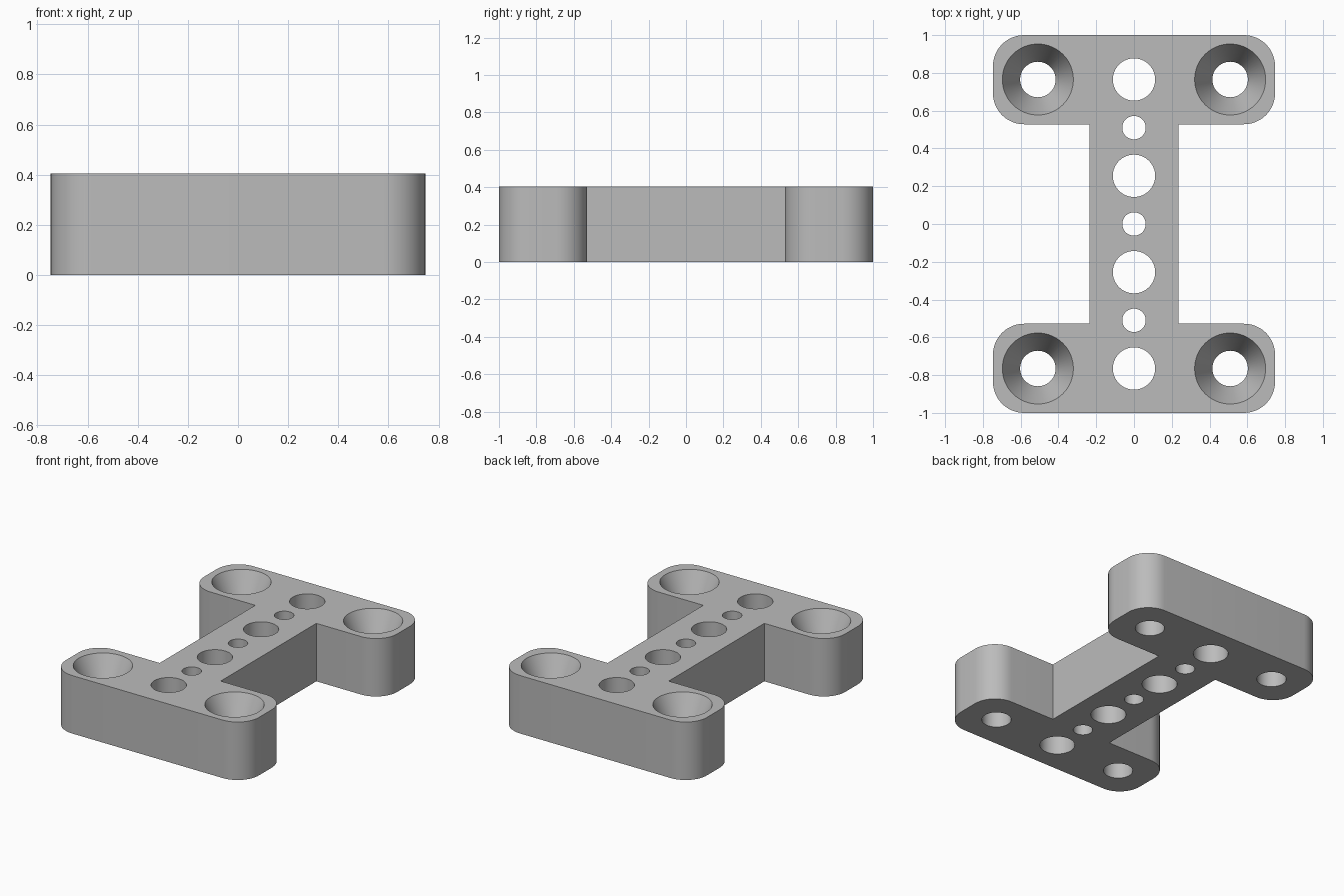
import bpy, bmesh, math

cube = bpy.data.objects.get("Cube")
if cube:
    bpy.data.objects.remove(cube, do_unlink=True)

HEIGHT = 0.405
HALF_X, HALF_Y = 0.747, 1.0      # outer half sizes
WEB_X, ARM_Y = 0.236, 0.528      # half width of the web, inner edge of the arms
CORNER = 0.165
PITCH = 0.255                    # spacing of the centre holes
SCREW_X, SCREW_Y = 0.509, 0.765
SINK_DEPTH = 0.2

grey = bpy.data.materials.new("plain grey")
grey.use_nodes = True
colour = (0.5, 0.5, 0.5, 1)
grey.diffuse_color = colour
grey.node_tree.nodes["Principled BSDF"].inputs["Base Color"].default_value = colour


def new_object(name, bm):
    bmesh.ops.recalc_face_normals(bm, faces=bm.faces)
    mesh = bpy.data.meshes.new(name)
    bm.to_mesh(mesh)
    bm.free()
    mesh.materials.append(grey)
    obj = bpy.data.objects.new(name, mesh)
    bpy.context.collection.objects.link(obj)
    return obj


def arc(cx, cy, start, steps=12):
    """Quarter circle of the corner radius, counterclockwise."""
    return [(cx + CORNER * math.cos(start + math.pi / 2 * i / steps),
             cy + CORNER * math.sin(start + math.pi / 2 * i / steps))
            for i in range(steps + 1)]


def add_turned(bm, x, y, profile, sides=64):
    """Closed solid of revolution from (radius, z) pairs, bottom to top."""
    rings = [[bm.verts.new((x + r * math.cos(math.tau * i / sides),
                            y + r * math.sin(math.tau * i / sides), z))
              for i in range(sides)] for r, z in profile]
    for low, high in zip(rings, rings[1:]):
        for i in range(sides):
            j = (i + 1) % sides
            bm.faces.new((low[i], low[j], high[j], high[i]))
    bm.faces.new(rings[0][::-1])
    bm.faces.new(rings[-1])


# H-shaped plate: half outline, turned half a revolution for the other half
half = [(WEB_X, ARM_Y)]
half += arc(HALF_X - CORNER, ARM_Y + CORNER, -math.pi / 2)
half += arc(HALF_X - CORNER, HALF_Y - CORNER, 0)
half += arc(CORNER - HALF_X, HALF_Y - CORNER, math.pi / 2)
half += arc(CORNER - HALF_X, ARM_Y + CORNER, math.pi)
half += [(-WEB_X, ARM_Y)]
outline = half + [(-x, -y) for x, y in half]

bm = bmesh.new()
base = bm.faces.new([bm.verts.new((x, y, 0)) for x, y in outline])
top = bmesh.ops.extrude_face_region(bm, geom=[base])["geom"]
bmesh.ops.translate(bm, vec=(0, 0, HEIGHT),
                    verts=[v for v in top if isinstance(v, bmesh.types.BMVert)])
plate = new_object("mounting_plate", bm)

# Cutters: alternating large and small centre holes, countersunk screw holes
bm = bmesh.new()
for i in range(-3, 4):
    radius = 0.112 if i % 2 else 0.062
    add_turned(bm, 0, i * PITCH, [(radius, -0.1), (radius, HEIGHT + 0.1)])
for sx in (-1, 1):
    for sy in (-1, 1):
        add_turned(bm, sx * SCREW_X, sy * SCREW_Y,
                   [(0.094, -0.1), (0.094, HEIGHT - SINK_DEPTH),
                    (0.188, HEIGHT), (0.188, HEIGHT + 0.1)])
cutter = new_object("hole_cutter", bm)
cutter.hide_render = True

# Drill the plate, then discard the cutter
bpy.ops.object.select_all(action="DESELECT")
bpy.context.view_layer.objects.active = plate
plate.select_set(True)
drill = plate.modifiers.new("drill", "BOOLEAN")
drill.operation = "DIFFERENCE"
drill.solver = "EXACT"
drill.object = cutter
bpy.ops.object.modifier_apply(modifier=drill.name)
bpy.data.objects.remove(cutter, do_unlink=True)
bpy.ops.object.shade_smooth_by_angle(angle=math.radians(25))
